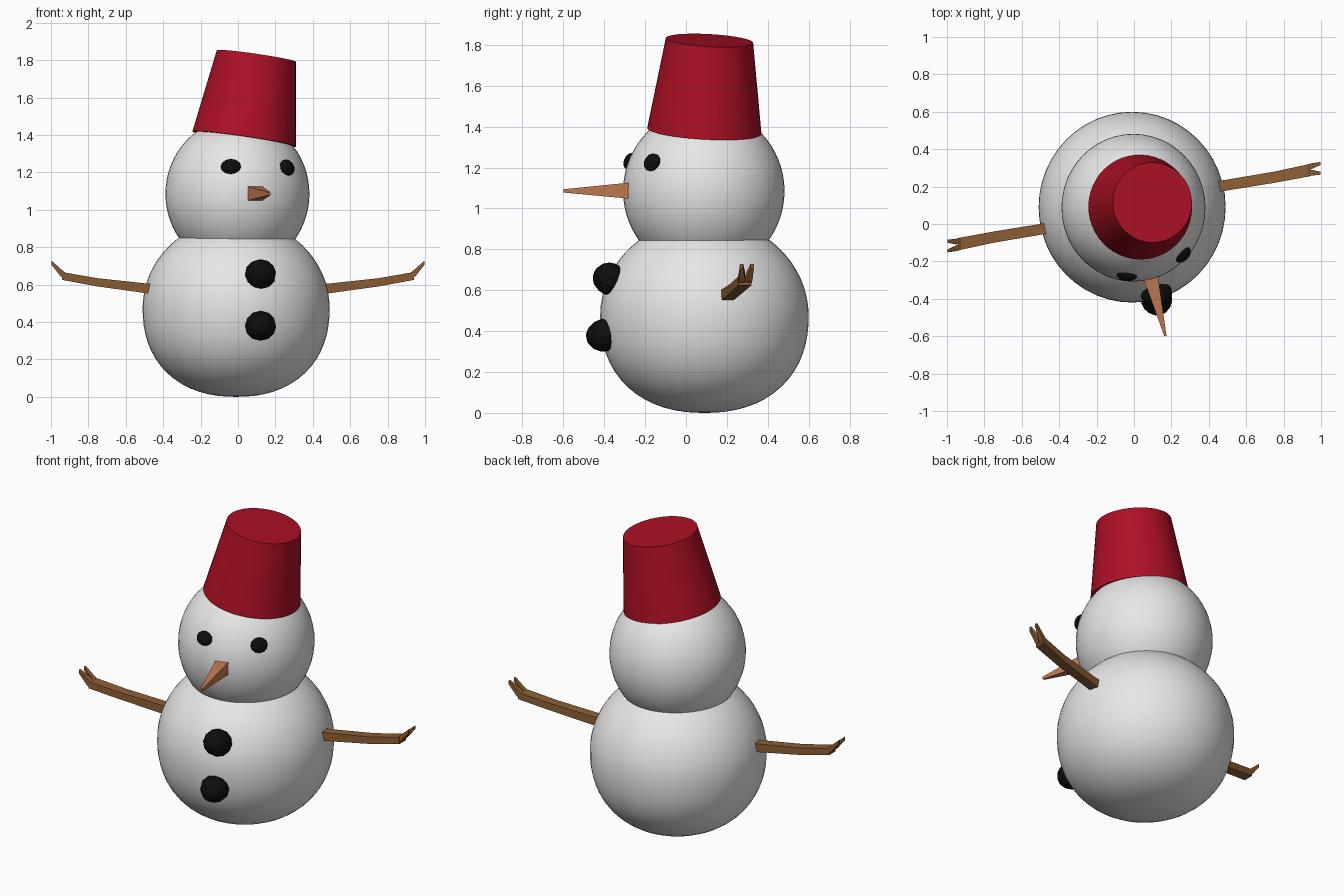
import bpy
import bmesh
import math
from mathutils import Matrix, Vector

default = bpy.data.objects.get("Cube")
if default:
    bpy.data.objects.remove(default, do_unlink=True)


def material(name, r, g, b):
    mat = bpy.data.materials.new(name)
    mat.use_nodes = True
    mat.diffuse_color = (r, g, b, 1)
    bsdf = next(n for n in mat.node_tree.nodes if n.type == "BSDF_PRINCIPLED")
    bsdf.inputs["Base Color"].default_value = (r, g, b, 1)
    bsdf.inputs["Roughness"].default_value = 0.8
    return mat


SNOW = material("snow white", 0.8, 0.8, 0.8)
RED = material("bucket red", 0.42, 0.005, 0.018)
COAL = material("coal black", 0.004, 0.004, 0.004)
CARROT = material("carrot orange", 0.55, 0.2, 0.085)
WOOD = material("stick brown", 0.27, 0.115, 0.035)


def finish(name, bm, mat, smooth=False):
    bmesh.ops.recalc_face_normals(bm, faces=bm.faces)
    mesh = bpy.data.meshes.new(name)
    bm.to_mesh(mesh)
    bm.free()
    mesh.materials.append(mat)
    obj = bpy.data.objects.new(name, mesh)
    bpy.context.collection.objects.link(obj)
    if smooth:
        bpy.ops.object.select_all(action="DESELECT")
        obj.select_set(True)
        bpy.context.view_layer.objects.active = obj
        bpy.ops.object.shade_smooth_by_angle(angle=math.radians(40))
    return obj


def snowball(name, center, radii, sag=2.0):
    """Ball whose lower half is fuller when sag is above 2."""
    bm = bmesh.new()
    bmesh.ops.create_uvsphere(bm, u_segments=48, v_segments=32, radius=1)
    for v in bm.verts:
        flat = math.hypot(v.co.x, v.co.y)
        if v.co.z < 0 and flat > 0.001:
            k = (flat ** sag + abs(v.co.z) ** sag) ** (-1 / sag)
            v.co *= k
        v.co = Vector(center) + v.co * Vector((1, 1, 1)).length / math.sqrt(3) \
            if radii is None else Vector(c + r * p for c, r, p in zip(center, radii, v.co))
    return finish(name, bm, SNOW, True)


def coal(name, center, ball, radii):
    """Faceted lump lying on a snowball, its thin side facing outwards."""
    outward = Vector(center) - Vector(ball)
    turn = outward.to_track_quat("Z", "Y").to_matrix().to_4x4()
    bm = bmesh.new()
    bmesh.ops.create_uvsphere(
        bm, u_segments=12, v_segments=8, radius=1,
        matrix=Matrix.Translation(center) @ turn @ Matrix.Diagonal((*radii, 1)))
    return finish(name, bm, COAL)


def loft(bm, rings, along):
    """Square tube through (centre, half width, half height) rings."""
    loops = []
    for (x, y, z), w, h in rings:
        loop = []
        for a, b in ((-1, -1), (1, -1), (1, 1), (-1, 1)):
            offset = (0, a * w, b * h) if along == "x" else (a * w, 0, b * h)
            loop.append(bm.verts.new(Vector((x, y, z)) + Vector(offset)))
        loops.append(loop)
    for p, q in zip(loops, loops[1:]):
        for i in range(4):
            j = (i + 1) % 4
            bm.faces.new((p[i], p[j], q[j], q[i]))
    bm.faces.new(loops[0])
    bm.faces.new(loops[-1])


# Snowballs
BODY = (-0.01, 0.09, 0.475)
HEAD = (-0.003, 0.087, 1.085)
snowball("body", BODY, (0.5, 0.51, 0.475), 2.25)
snowball("head", HEAD, (0.385, 0.395, 0.405))

# Tilted bucket hat
low, high = Vector((0.033, 0.09, 1.378)), Vector((0.098, 0.115, 1.822))
axis = high - low
bm = bmesh.new()
bmesh.ops.create_cone(
    bm, cap_ends=True, segments=48, radius1=0.28, radius2=0.214, depth=axis.length,
    matrix=Matrix.Translation((low + high) / 2) @ axis.to_track_quat("Z", "Y").to_matrix().to_4x4())
finish("bucket_hat", bm, RED, True)

# Eyes and buttons
coal("right_eye", (-0.038, -0.274, 1.23), HEAD, (0.055, 0.043, 0.03))
coal("left_eye", (0.262, -0.165, 1.225), HEAD, (0.05, 0.045, 0.03))
coal("upper_button", (0.12, -0.372, 0.655), BODY, (0.084, 0.08, 0.085))
coal("lower_button", (0.12, -0.4, 0.38), BODY, (0.084, 0.08, 0.09))

# Carrot nose
bm = bmesh.new()
loft(bm, [((0.085, -0.25, 1.087), 0.042, 0.04),
          ((0.09, -0.29, 1.087), 0.04, 0.038),
          ((0.168, -0.6, 1.086), 0.006, 0.008)], "y")
finish("carrot_nose", bm, CARROT)

# Forked stick arms, the right one a half turn of the left
for name, turn in (("left_arm", 0), ("right_arm", math.pi)):
    bm = bmesh.new()
    loft(bm, [((0.42, 0.195, 0.575), 0.03, 0.026),
              ((0.49, 0.207, 0.58), 0.029, 0.026),
              ((0.75, 0.25, 0.612), 0.03, 0.022),
              ((0.94, 0.288, 0.646), 0.033, 0.021)], "x")
    for side in (-1, 1):
        loft(bm, [((0.925, 0.286 + side * 0.016, 0.645), 0.016, 0.02),
                  ((0.952, 0.292 + side * 0.018, 0.668), 0.015, 0.02),
                  ((0.998, 0.298 + side * 0.026, 0.718), 0.008, 0.011)], "x")
    pivot = Vector((0, 0.09, 0))
    bmesh.ops.rotate(bm, verts=bm.verts, cent=pivot, matrix=Matrix.Rotation(turn, 3, "Z"))
    finish(name, bm, WOOD)
